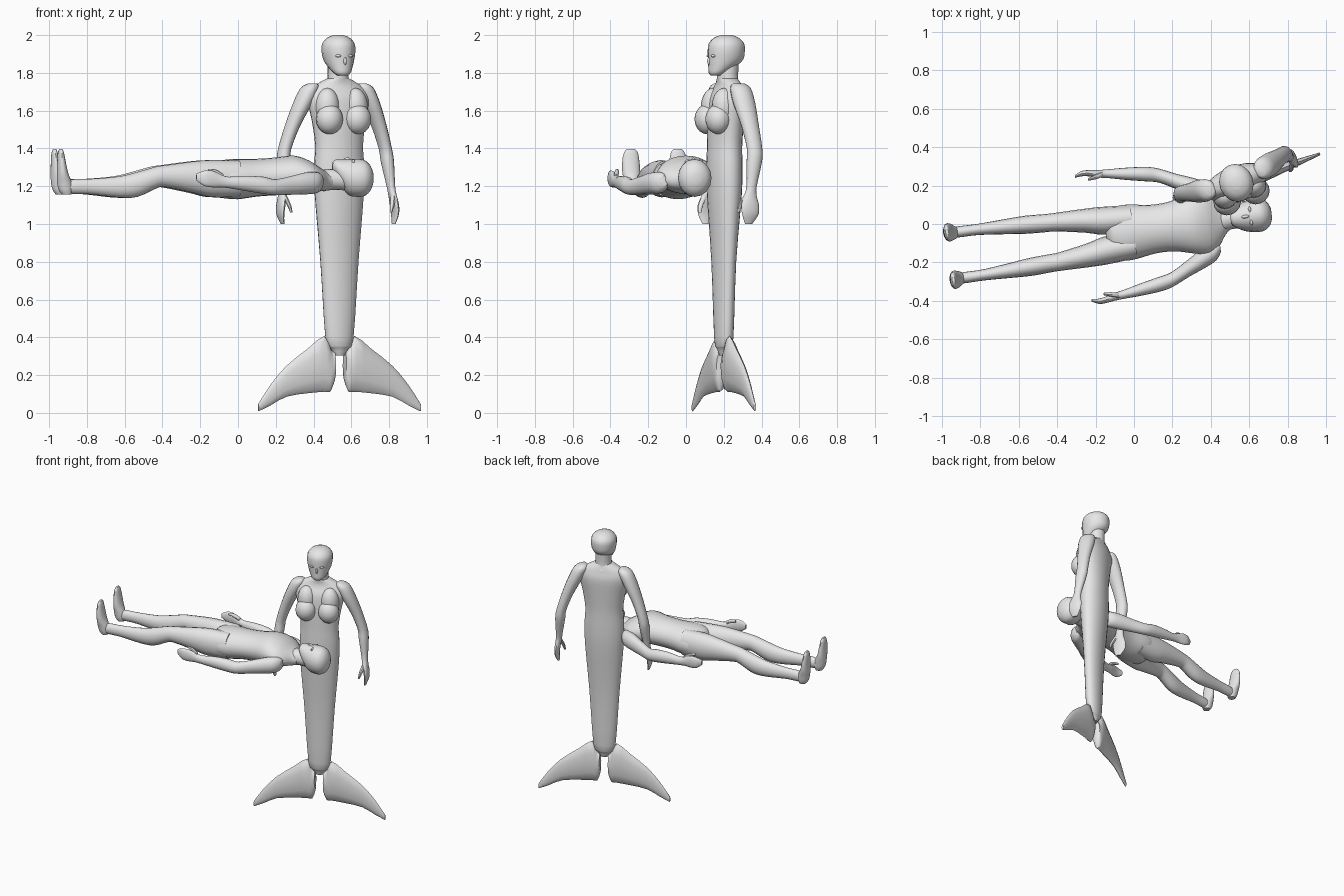
import bpy, bmesh, math
from mathutils import Matrix, Vector

grey = bpy.data.materials.new("plain grey")
grey.diffuse_color = (0.8, 0.8, 0.8, 1)

# Body frames: local x sideways, local -y the chest side, local z towards the head
SWIMMER = Matrix.Translation((0.537, 0.2, 0)) @ Matrix.Rotation(math.radians(21), 4, 'Z')
LYING = Matrix(((0.133, 0, 0.991, -0.1), (-0.991, 0, 0.133, -0.053),
                (0, -1, 0, 1.24), (0, 0, 0, 1)))


def finish(name, bm, frame):
    bmesh.ops.recalc_face_normals(bm, faces=bm.faces)
    bm.transform(frame)
    me = bpy.data.meshes.new(name)
    bm.to_mesh(me)
    bm.free()
    me.materials.append(grey)
    me.polygons.foreach_set("use_smooth", [True] * len(me.polygons))
    me.set_sharp_from_angle(angle=math.radians(45))
    ob = bpy.data.objects.new(name, me)
    bpy.context.collection.objects.link(ob)
    return ob


def refine(rings, steps):
    """Catmull-Rom interpolation between the cross-sections."""
    out = []
    for i in range(len(rings) - 1):
        p = [Vector(rings[min(max(j, 0), len(rings) - 1)]) for j in range(i - 1, i + 3)]
        for k in range(steps):
            t = k / steps
            out.append(0.5 * (2 * p[1] + (p[2] - p[0]) * t
                              + (2 * p[0] - 5 * p[1] + 4 * p[2] - p[3]) * t * t
                              + (3 * p[1] - p[0] - 3 * p[2] + p[3]) * t ** 3))
    return out + [Vector(rings[-1])]


def loft(name, frame, rings, axis=2, side=1, segs=16, steps=3):
    """Skin ellipses (along, centre a, centre b, radius a, radius b) along an axis."""
    bm = bmesh.new()
    loops = []
    for h, ca, cb, ra, rb in refine(rings, steps):
        loop = []
        for i in range(segs):
            w = 2 * math.pi * i / segs
            co = [ca + max(ra, 0.002) * math.cos(w), cb + max(rb, 0.002) * math.sin(w)]
            co.insert(axis, h)
            co[0] *= side
            loop.append(bm.verts.new(co))
        loops.append(loop)
    for a, b in zip(loops, loops[1:]):
        for i in range(segs):
            j = (i + 1) % segs
            bm.faces.new((a[i], a[j], b[j], b[i]))
    bm.faces.new(loops[0])
    bm.faces.new(loops[-1])
    return finish(name, bm, frame)


def ball(name, frame, centre, radii):
    bm = bmesh.new()
    bmesh.ops.create_uvsphere(bm, u_segments=16, v_segments=10, radius=1)
    return finish(name, bm, frame @ Matrix.Translation(centre) @ Matrix.Diagonal((*radii, 1)))


def pair(name, frame, rings, **kw):
    for label, s in (("left_", 1), ("right_", -1)):
        loft(label + name, frame, rings, side=s, **kw)


def head(prefix, frame, z, y):
    f = frame @ Matrix.Translation((0, y, z))
    loft(prefix + "head", f, [
        (0, 0, -.055, .025, .025), (.015, 0, -.05, .045, .042), (.05, 0, -.02, .066, .074),
        (.085, 0, 0, .08, .095), (.13, 0, .004, .088, .1), (.17, 0, .005, .084, .095),
        (.2, 0, .005, .06, .068), (.215, 0, .005, .025, .03)])
    loft(prefix + "neck", f, [(-.05, 0, .02, .068, .058), (-.02, 0, .012, .056, .056),
                              (.07, 0, .015, .055, .055)])
    # Nose ridge and closed eyelids
    ball(prefix + "nose", f, (0, -.088, .078), (.009, .016, .022))
    for s in (1, -1):
        ball(prefix + "eyelid", f, (s * .032, -.082, .105), (.017, .012, .008))


# ---- Upright swimmer: torso flowing into the tail ----
loft("swimmer_torso_and_tail", SWIMMER, [
    (.305, 0, 0, .026, .022), (.34, 0, 0, .05, .034), (.4, 0, 0, .078, .046),
    (.8, 0, 0, .106, .058), (1.15, 0, .003, .135, .084), (1.3, 0, .003, .138, .088),
    (1.42, 0, .005, .132, .086), (1.55, 0, .01, .15, .088), (1.66, 0, .018, .172, .085),
    (1.715, 0, .025, .15, .066), (1.745, 0, .025, .11, .058), (1.77, 0, .02, .06, .055)],
    segs=24)
head("swimmer_", SWIMMER, 1.785, .01)
for s in (1, -1):
    ball("swimmer_breast", SWIMMER, (s * .08, -.062, 1.555), (.072, .068, .08))
    ball("swimmer_upper_chest", SWIMMER, (s * .08, -.03, 1.62), (.065, .065, .1))
pair("swimmer_arm", SWIMMER, [
    (1.745, .14, .03, .02, .03), (1.72, .155, .035, .048, .055), (1.64, .192, .042, .05, .06),
    (1.52, .245, .055, .04, .048), (1.4, .285, .065, .034, .042), (1.33, .295, .06, .034, .042),
    (1.2, .307, .04, .022, .028), (1.15, .313, .03, .02, .036), (1.1, .322, .026, .018, .05),
    (1.05, .325, .026, .014, .046), (1.0, .315, .02, .007, .02)])
pair("swimmer_thumb", SWIMMER, [(1.15, .308, .01, .013, .016), (1.1, .293, -.018, .012, .013),
                                (1.06, .282, -.026, .006, .008)], segs=8)

# Tail flukes: thin lens sections running sideways
pair("tail_fluke", SWIMMER, [
    (.03, 0, .25, .03, .08), (.05, 0, .225, .034, .112), (.085, 0, .26, .036, .148),
    (.18, 0, .222, .03, .118), (.3, 0, .168, .02, .082), (.39, 0, .095, .013, .055),
    (.46, 0, .028, .007, .02)], axis=0, segs=12, steps=2)

# ---- Lying figure, face up ----
loft("lying_torso", LYING, [
    (-.045, 0, .01, .06, .06), (-.02, 0, .005, .115, .09), (.03, 0, .002, .143, .102),
    (.1, 0, .002, .142, .107), (.2, 0, -.005, .127, .1), (.3, 0, -.012, .13, .1),
    (.4, 0, -.02, .155, .102), (.48, 0, -.008, .165, .088), (.53, 0, .002, .135, .066),
    (.57, 0, .012, .08, .052), (.6, 0, .015, .055, .045)], segs=24)
head("lying_", LYING, .607, -.008)
pair("lying_arm", LYING, [
    (.535, .14, .015, .025, .03), (.505, .155, .02, .05, .055), (.44, .185, .025, .052, .058),
    (.36, .225, .035, .043, .05), (.266, .272, .045, .038, .042), (.2, .288, .035, .038, .045),
    (.1, .303, .025, .032, .04), (.008, .316, .02, .023, .03), (-.04, .322, .01, .02, .036),
    (-.08, .33, .002, .017, .044), (-.125, .335, -.002, .014, .04), (-.165, .325, -.008, .007, .018)])
pair("lying_thumb", LYING, [(-.02, .318, -.008, .013, .016), (-.06, .308, -.036, .012, .013),
                            (-.1, .3, -.044, .006, .008)], segs=8)
pair("lying_leg", LYING, [
    (.1, .07, 0, .068, .095), (-.05, .077, 0, .073, .098), (-.15, .09, -.008, .062, .083),
    (-.3, .103, -.013, .048, .058), (-.35, .105, -.006, .047, .058), (-.45, .11, .03, .047, .066),
    (-.55, .114, .044, .04, .056), (-.7, .119, .042, .029, .041), (-.79, .12, .042, .029, .039),
    (-.84, .12, .045, .028, .034)])
pair("lying_foot", LYING, [
    (.085, .12, -.83, .025, .025), (.06, .12, -.835, .034, .038), (.02, .121, -.842, .04, .04),
    (-.03, .124, -.853, .048, .03), (-.1, .126, -.86, .045, .021), (-.14, .125, -.862, .036, .015),
    (-.158, .125, -.862, .02, .008)], axis=1)
